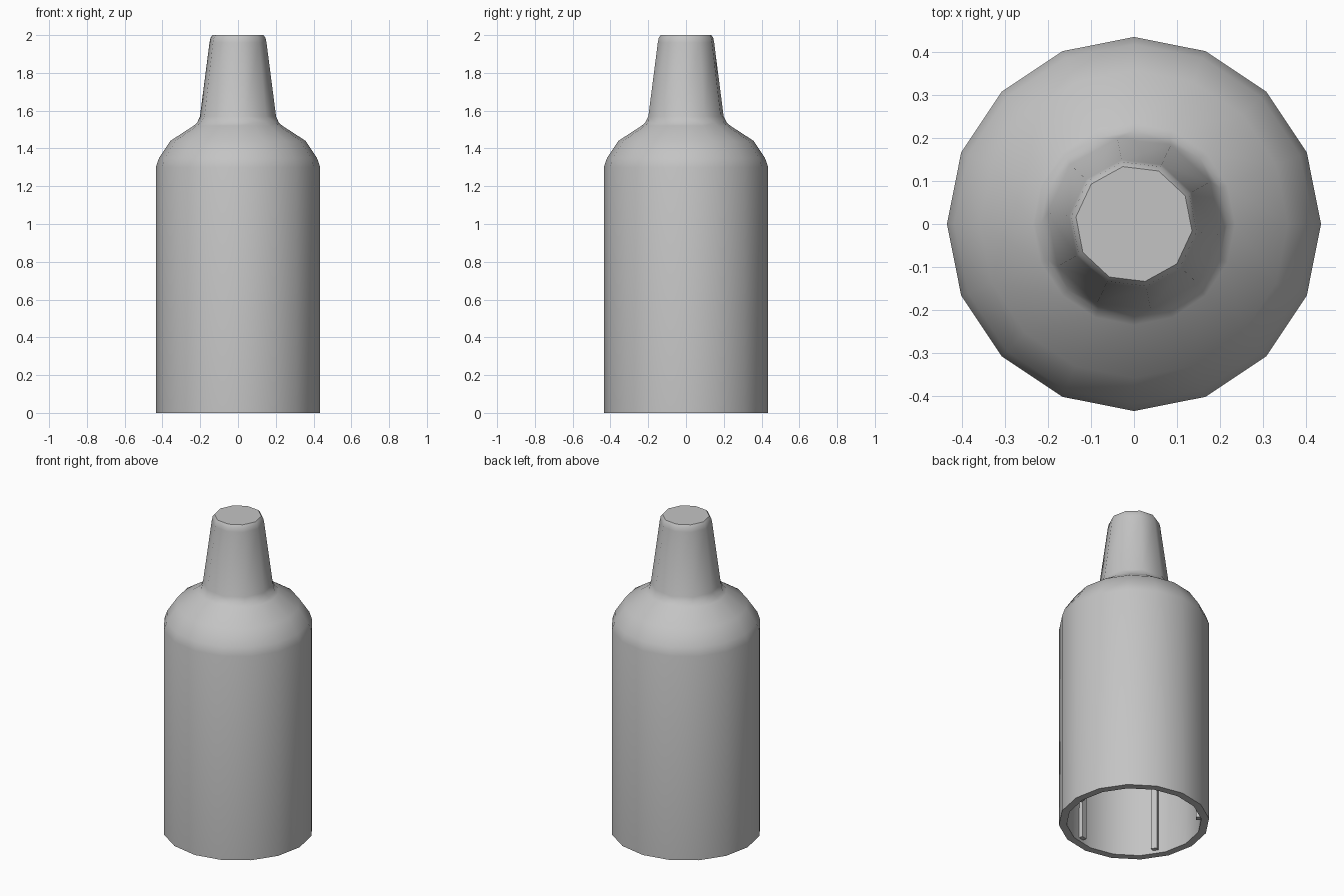
import bpy, bmesh, math

if "Cube" in bpy.data.objects:
    bpy.data.objects.remove(bpy.data.objects["Cube"])

grey = bpy.data.materials.new("light grey plastic")
grey.diffuse_color = (0.55, 0.55, 0.55, 1)
grey.use_nodes = True
grey.node_tree.nodes["Principled BSDF"].inputs["Base Color"].default_value = grey.diffuse_color


def ring(bm, r, z, sides, phase=0.0):
    """Vertices of a closed loop at height z."""
    return [bm.verts.new((r * math.cos(phase + math.tau * i / sides),
                          r * math.sin(phase + math.tau * i / sides), z)) for i in range(sides)]


def join(bm, a, b, pa, pb):
    """Strip of faces between two loops, quads or (for unequal counts) triangles."""
    na, nb = len(a), len(b)
    if na == nb:
        for i in range(na):
            j = (i + 1) % na
            bm.faces.new((a[i], a[j], b[j], b[i]))
        return
    i = j = 0
    while i < na or j < nb:
        next_a = pa + math.tau * (i + 1) / na
        next_b = pb + math.tau * (j + 1) / nb
        if j >= nb or (i < na and next_a < next_b):
            bm.faces.new((a[i % na], a[(i + 1) % na], b[j % nb]))
            i += 1
        else:
            bm.faces.new((a[i % na], b[(j + 1) % nb], b[j % nb]))
            j += 1


def finish(bm, name, angle):
    bmesh.ops.recalc_face_normals(bm, faces=bm.faces[:])
    me = bpy.data.meshes.new(name)
    bm.to_mesh(me)
    bm.free()
    me.materials.append(grey)
    ob = bpy.data.objects.new(name, me)
    bpy.context.collection.objects.link(ob)
    bpy.ops.object.select_all(action='DESELECT')
    ob.select_set(True)
    bpy.context.view_layer.objects.active = ob
    bpy.ops.object.shade_smooth_by_angle(angle=math.radians(angle))


# Hollow cap: inner nozzle -> inner wall -> rim -> outer wall -> shoulder -> nozzle
PHASE = {10: math.radians(-7), 16: 0.0}
inner = [(0.10, 1.95, 10), (0.155, 1.56, 10), (0.19, 1.48, 16), (0.31, 1.405, 16),
         (0.365, 1.33, 16), (0.385, 1.28, 16), (0.39, 0.0, 16)]
outer = [(0.435, 0.0, 16), (0.435, 1.30, 16), (0.418, 1.35, 16), (0.358, 1.44, 16),
         (0.235, 1.52, 16), (0.217, 1.535, 16), (0.203, 1.57, 10),
         (0.152, 1.96, 10), (0.147, 1.985, 10), (0.136, 2.0, 10)]
bm = bmesh.new()
loops = [ring(bm, r, z, n, PHASE[n]) for r, z, n in inner + outer]
for a, b in zip(loops, loops[1:]):
    join(bm, a, b, PHASE[len(a)], PHASE[len(b)])
bm.faces.new(loops[0])
bm.faces.new(loops[-1])
finish(bm, "cap_shell", 40)

# Five slim grip ribs running up the inside wall
bm = bmesh.new()
for k in range(5):
    a = math.radians(67 + 72 * k)
    ca, sa = math.cos(a), math.sin(a)
    box = bmesh.ops.create_cube(bm, size=1)["verts"]
    for v in box:
        x, y, z = 0.378 + v.co.x * 0.04, v.co.y * 0.036, 0.665 + v.co.z * 1.29
        v.co = (x * ca - y * sa, x * sa + y * ca, z)
finish(bm, "inner_ribs", 30)
